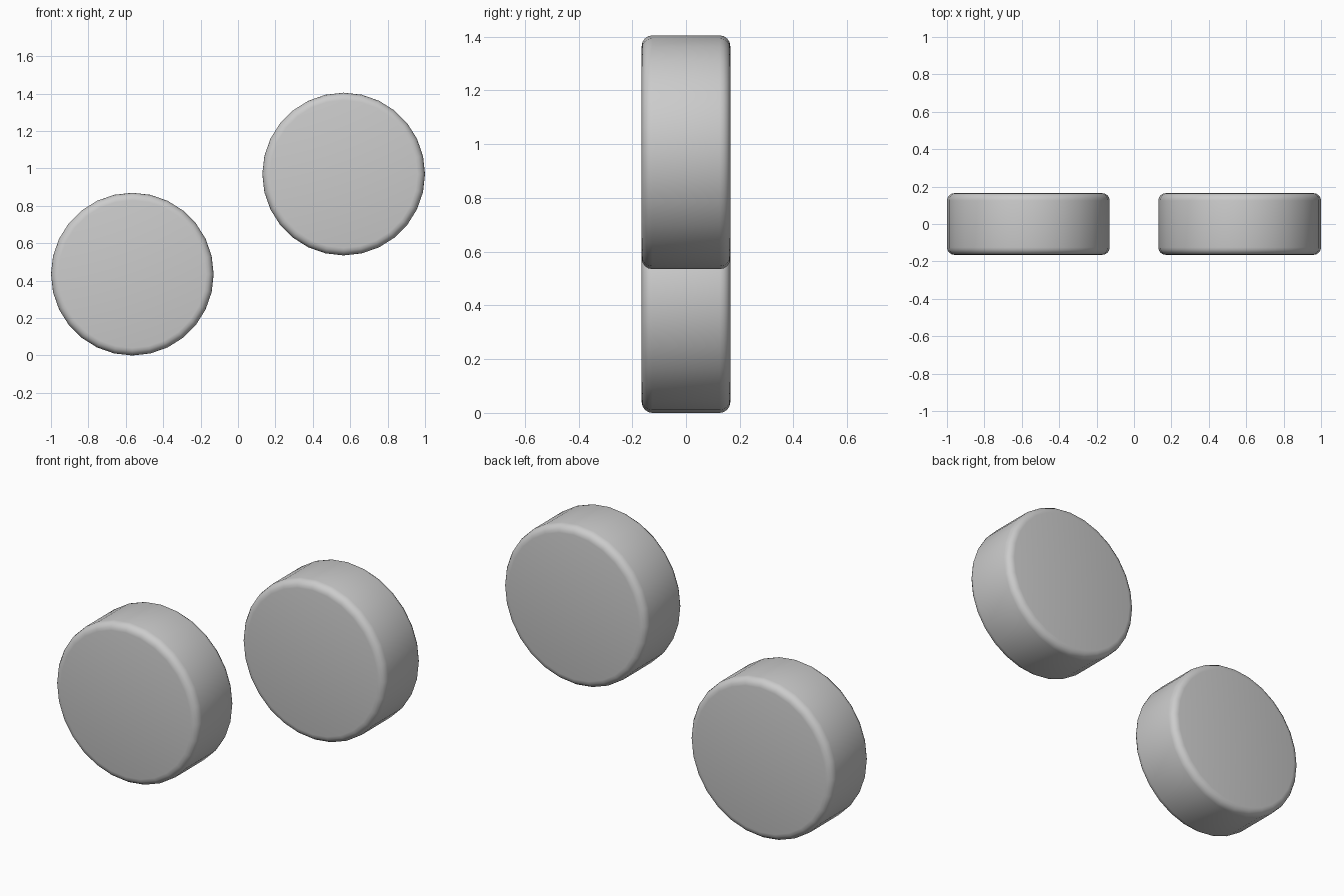
import bpy
import math

cube = bpy.data.objects.get("Cube")
if cube:
    bpy.data.objects.remove(cube, do_unlink=True)

RADIUS = 0.435
DEPTH = 0.33


def make_disc(name, x, z):
    """Thick round disc facing the front, with softly rounded rims."""
    bpy.ops.mesh.primitive_cylinder_add(
        vertices=28, radius=RADIUS, depth=DEPTH,
        location=(x, 0, z), rotation=(math.pi / 2, 0, 0))
    disc = bpy.context.object
    disc.name = name

    # Round only the two rims
    rim = disc.modifiers.new("rounded_rim", "BEVEL")
    rim.width = 0.04
    rim.segments = 4
    rim.limit_method = "ANGLE"
    rim.angle_limit = math.radians(60)
    bpy.ops.object.modifier_apply(modifier=rim.name)
    bpy.ops.object.shade_smooth_by_angle(angle=math.radians(40))


# Lower disc on the right, upper disc on the left
make_disc("lower_right_disc", -0.565, RADIUS)
make_disc("upper_left_disc", 0.565, 0.97)
